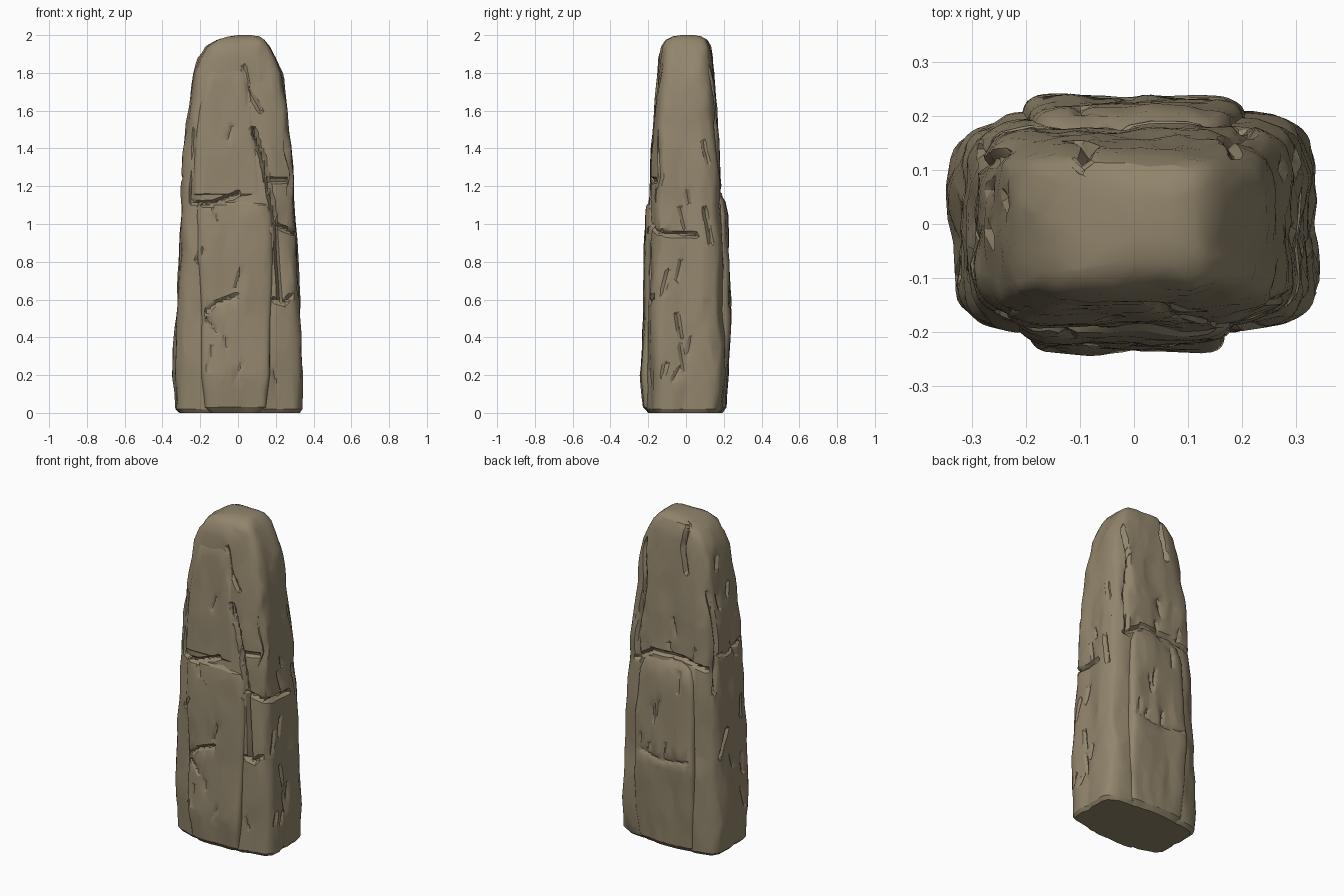
import bpy, bmesh, math, random
from mathutils import Vector, noise

if "Cube" in bpy.data.objects:
    bpy.data.objects.remove(bpy.data.objects["Cube"])

random.seed(7)
stone = bpy.data.materials.new("weathered stone")
stone.diffuse_color = (0.285, 0.235, 0.15, 1)
stone.use_nodes = True
stone.node_tree.nodes["Principled BSDF"].inputs["Base Color"].default_value = stone.diffuse_color

# Cracks per side, drawn as (horizontal, z) paths with a depth
cracks = {
    "front": [
        ([(-.27, 1.62), (-.24, 1.48), (-.265, 1.3), (-.25, 1.12)], .02),
        ([(-.25, 1.12), (-.16, 1.10), (-.08, 1.13), (0, 1.16)], .03),
        ([(.08, 1.5), (.13, 1.35), (.16, 1.2), (.2, 1.0), (.22, .6)], .035),
        ([(.03, 1.83), (.06, 1.7), (.12, 1.6)], .015),
        ([(.16, 1.23), (.27, 1.23)], .03),
        ([(.19, 1.0), (.29, .96)], .03),
        ([(.19, .6), (.24, .58), (.28, .62)], .02),
        ([(-.18, .53), (-.12, .58), (-.01, .62)], .018),
        ([(-.17, .5), (-.12, .43)], .015),
    ],
    "back": [
        ([(.2, 1.85), (.17, 1.6), (.21, 1.35), (.2, 1.1)], .03),
        ([(-.1, 1.98), (-.08, 1.85), (-.11, 1.7)], .03),
        ([(-.27, 1.14), (-.1, 1.18), (.1, 1.18), (.22, 1.1)], .03),
        ([(-.16, .57), (0, .54), (.17, .58)], .012),
    ],
    "right": [
        ([(-.2, .97), (-.1, .95), (.05, .94)], .03),
        ([(.1, 1.08), (.13, .9)], .02),
        ([(-.05, .52), (-.03, .4)], .015),
        ([(-.16, 1.5), (-.13, 1.25), (-.18, 1.1)], .02),
    ],
    "left": [
        ([(-.1, 1.25), (.0, 1.2), (.12, 1.22)], .015),
        ([(.13, 1.6), (.11, 1.3), (.14, 1.0)], .02),
        ([(.05, .75), (.12, .6)], .02),
    ],
}
# Small scattered chisel marks
for side, reach in (("front", .2), ("back", .2), ("left", .12), ("right", .12)):
    for _ in range(9):
        u, z = random.uniform(-reach, reach), random.uniform(.15, 1.8)
        cracks[side].append(([(u, z), (u + random.uniform(-.03, .03), z - random.uniform(.05, .13))], .012))


def path_distance(u, z, path):
    best = 9.0
    p = Vector((u, z))
    for a, b in zip(path, path[1:]):
        a, b = Vector(a), Vector(b)
        t = max(0, min(1, (p - a).dot(b - a) / (b - a).length_squared))
        best = min(best, (p - a - (b - a) * t).length)
    return best


def crack_depth(side, u, z, width=.016):
    return max(depth * max(0, 1 - path_distance(u, z, path) / width) for path, depth in cracks[side])


def section(table, z):
    for a, b in zip(table, table[1:]):
        if z <= b[0]:
            t = (z - a[0]) / (b[0] - a[0])
            return [p + (q - p) * t for p, q in zip(a[1:], b[1:])]
    return table[-1][1:]


def make_stone(name, table, power, around, step, keep, rough):
    """Loft rounded-box sections (z, x0, x1, y0, y1), then roughen, crack and facet."""
    levels = sorted({r[0] for r in table} |
                    {table[0][0] + i * step for i in range(int((table[-1][0] - table[0][0]) / step))})
    bm = bmesh.new()
    rings = []
    for z in levels:
        x0, x1, y0, y1 = section(table, z)
        cx, cy, hx, hy = (x0 + x1) / 2, (y0 + y1) / 2, (x1 - x0) / 2, (y1 - y0) / 2
        ring = []
        for i in range(around):
            a = 2 * math.pi * i / around
            c, s = math.cos(a), math.sin(a)
            r = (abs(c) ** power + abs(s) ** power) ** (-1 / power)
            p = Vector((cx + hx * r * c, cy + hy * r * s, z))
            # Uneven, vertically stretched surface with shallow chipped planes
            q = Vector((p.x * 8, p.y * 8, z * 3))
            push = rough * (noise.noise(q) - .35 + .5 * noise.noise(q * 2.3))
            if abs(s) >= abs(c):
                side, u, out = ("back" if s > 0 else "front"), p.x, Vector((0, math.copysign(1, s), 0))
            else:
                side, u, out = ("right" if c > 0 else "left"), p.y, Vector((math.copysign(1, c), 0, 0))
            radial = Vector((c, s, 0))
            p += radial * push * min(1, hx / .2) + out * -crack_depth(side, u, z) * min(1, hx / .2)
            ring.append(bm.verts.new(p))
        rings.append(ring)
    for low, high in zip(rings, rings[1:]):
        for i in range(around):
            j = (i + 1) % around
            bm.faces.new((low[i], low[j], high[j], high[i]))
    bm.faces.new(rings[0][::-1])
    bm.faces.new(rings[-1])
    mesh = bpy.data.meshes.new(name)
    bm.to_mesh(mesh)
    bm.free()
    ob = bpy.data.objects.new(name, mesh)
    bpy.context.collection.objects.link(ob)
    mesh.materials.append(stone)
    # Reduce to irregular hewn facets
    facet = ob.modifiers.new("facets", "DECIMATE")
    facet.ratio = keep
    bpy.ops.object.select_all(action="DESELECT")
    ob.select_set(True)
    bpy.context.view_layer.objects.active = ob
    bpy.ops.object.modifier_apply(modifier="facets")
    bpy.ops.object.shade_smooth_by_angle(angle=math.radians(28))
    return ob


# Main tapering pillar with rounded crown
make_stone("pillar", [
    (0, -.315, .325, -.185, .185), (.02, -.335, .34, -.2, .2), (.2, -.345, .345, -.205, .21),
    (.6, -.325, .328, -.2, .205), (1.0, -.308, .305, -.2, .2), (1.2, -.302, .3, -.19, .19),
    (1.4, -.288, .288, -.182, .178), (1.6, -.268, .272, -.167, .163), (1.8, -.24, .235, -.152, .147),
    (1.88, -.215, .205, -.145, .14), (1.94, -.17, .175, -.13, .13), (1.975, -.115, .145, -.105, .115),
    (1.993, -.05, .115, -.07, .085), (2.0, 0, .07, -.03, .05)], 5, 168, .0125, .12, .016)

# Raised slab on the lower front
make_stone("front_slab", [
    (0, -.15, .12, -.2, 0), (.03, -.18, .15, -.225, 0), (.2, -.195, .17, -.243, 0),
    (.5, -.195, .175, -.228, 0), (.8, -.21, .19, -.222, 0), (1.04, -.225, .185, -.213, 0),
    (1.1, -.22, .17, -.205, 0), (1.13, -.19, .15, -.18, 0)], 7, 128, .0125, .12, .012)

# Raised slab on the lower back
make_stone("back_slab", [
    (0, -.17, .17, 0, .19), (.03, -.19, .19, 0, .215), (.2, -.2, .205, 0, .226),
    (.5, -.205, .21, 0, .242), (.8, -.2, .205, 0, .232), (1.05, -.19, .19, 0, .222),
    (1.12, -.17, .165, 0, .208), (1.16, -.13, .12, 0, .18)], 7, 128, .0125, .12, .012)

# Raised slab on the upper front, ending above the cross crack
make_stone("upper_front_slab", [
    (1.13, -.22, .12, -.17, 0), (1.16, -.245, .145, -.194, 0), (1.4, -.235, .105, -.188, 0),
    (1.6, -.21, .08, -.172, 0), (1.8, -.17, .06, -.152, 0), (1.85, -.13, .03, -.13, 0)],
    7, 112, .0125, .12, .01)
